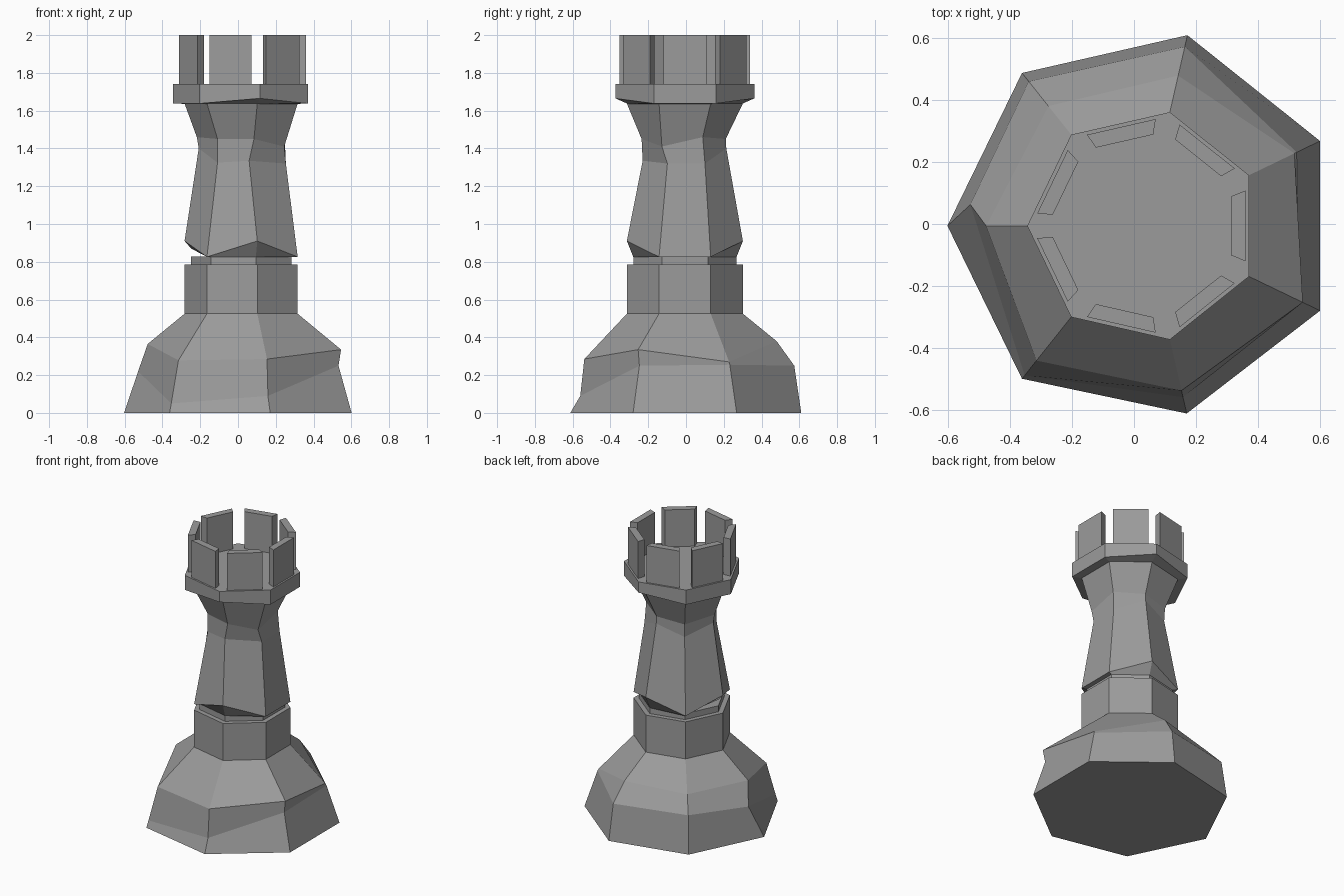
import bpy, bmesh, math

if "Cube" in bpy.data.objects:
    bpy.data.objects.remove(bpy.data.objects["Cube"])

N = 7
CX, CY = 0.032, -0.006   # axis of the seven-sided tower

dark = bpy.data.materials.new("dark_grey")
dark.diffuse_color = (0.33, 0.33, 0.33, 1)
dark.use_nodes = True
dark.node_tree.nodes["Principled BSDF"].inputs["Base Color"].default_value = dark.diffuse_color


def seven(v):
    return list(v) if isinstance(v, (list, tuple)) else [v] * N


def loft(name, rings):
    """Closed seven-sided solid; ring = (radii, heights, optional twists in degrees)."""
    bm = bmesh.new()
    loops = []
    for ring in rings:
        r, z = seven(ring[0]), seven(ring[1])
        t = seven(ring[2]) if len(ring) > 2 else [0] * N
        loop = []
        for k in range(N):
            a = math.radians(180 + 360 / N * (k + 1) + t[k])
            loop.append(bm.verts.new((CX + r[k] * math.cos(a), CY + r[k] * math.sin(a), z[k])))
        loops.append(loop)
    for lo, hi in zip(loops, loops[1:]):
        for k in range(N):
            j = (k + 1) % N
            bm.faces.new((lo[k], lo[j], hi[j], hi[k]))
    bm.faces.new(loops[0][::-1])
    bm.faces.new(loops[-1])
    return finish(name, bm)


def finish(name, bm):
    bmesh.ops.recalc_face_normals(bm, faces=bm.faces)
    me = bpy.data.meshes.new(name)
    bm.to_mesh(me)
    bm.free()
    me.materials.append(dark)
    ob = bpy.data.objects.new(name, me)
    bpy.context.collection.objects.link(ob)
    return ob


# corner order: front-left, front, right-front, right-back, back, back-left, left

# chipped flared foot with straight drum above
loft("base", [
    ([.632, .622, .632, .632, .632, .632, .635], 0),
    ([.618, .568, .555, .548, .594, .597, .565], [.05, .09, .25, .255, .25, .26, .22],
     [0, 0, 0, 0, 0, 0, -7]),
    ([.557, .546, .570, .54, .498, .495, .51], [.278, .285, .335, .27, .38, .36, .365]),
    (0.315, 0.525),
    (0.315, 0.785),
])

# recessed groove
loft("groove", [(0.28, 0.77), (0.28, 0.827)])

# tapered shaft with chipped lower rim and flared neck
loft("shaft", [
    (0.28, [.825, .825, .825, .825, .825, .825, .87]),
    (0.315, [.826, .91, .826, .826, .91, .826, .91]),
    ([.225, .225, .24, .245, .225, .225, .24], [1.325, 1.335, 1.32, 1.32, 1.4, 1.34, 1.40],
     [0, -6, 3, 0, 0, 0, 0]),
    ([.225, .235, .245, .235, .222, .23, .25], [1.45, 1.45, 1.41, 1.46, 1.45, 1.43, 1.46],
     [0, 0, -4, -2, 0, 0, 0]),
    (0.315, 1.638),
])

# platform under the battlements
loft("platform", [
    (0.31, 1.636),
    (0.377, [1.638, 1.665, 1.638, 1.638, 1.665, 1.638, 1.638]),
    (0.377, 1.74),
])

# one wedge-shaped block per platform edge
for i in range(N):
    a = 2 * math.pi * i / N
    bm = bmesh.new()
    quads = []
    for z in (1.735, 2.0):
        quads.append([bm.verts.new((CX + d * math.cos(a) - s * math.sin(a),
                                    CY + d * math.sin(a) + s * math.cos(a), z))
                      for d, s in ((.281, -.095), (.328, -.114), (.328, .114), (.281, .095))])
    lo, hi = quads
    bm.faces.new(lo[::-1])
    bm.faces.new(hi)
    for k in range(4):
        j = (k + 1) % 4
        bm.faces.new((lo[k], lo[j], hi[j], hi[k]))
    finish(f"battlement_{i + 1}", bm)
